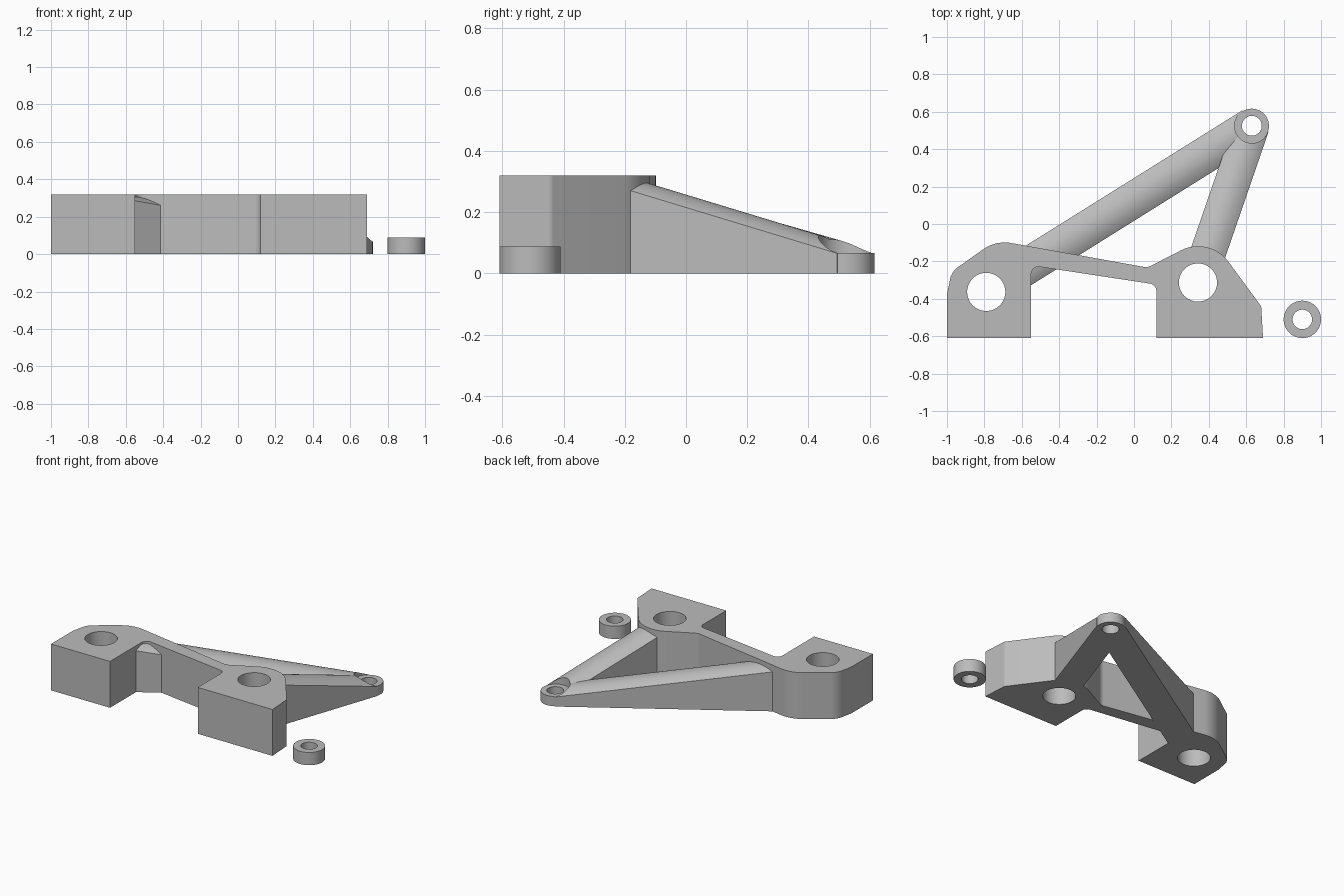
import bpy, bmesh, math
from mathutils import Vector

cube = bpy.data.objects.get("Cube")
if cube:
    bpy.data.objects.remove(cube)

HEIGHT = 0.32
EYE = Vector((0.63, 0.525))
EYE_HEIGHT = 0.067

grey = bpy.data.materials.new("plain_grey")
grey.use_nodes = True
colour = (0.5, 0.5, 0.5, 1)
grey.diffuse_color = colour
grey.node_tree.nodes["Principled BSDF"].inputs["Base Color"].default_value = colour


def loft(name, rings):
    """Solid from two or more matching closed rings, capped at both ends."""
    bm = bmesh.new()
    loops = [[bm.verts.new(p) for p in ring] for ring in rings]
    for a, b in zip(loops, loops[1:]):
        for i in range(len(a)):
            j = (i + 1) % len(a)
            bm.faces.new((a[i], a[j], b[j], b[i]))
    bm.faces.new(loops[0])
    bm.faces.new(loops[-1])
    bmesh.ops.recalc_face_normals(bm, faces=bm.faces)
    mesh = bpy.data.meshes.new(name)
    bm.to_mesh(mesh)
    bm.free()
    mesh.materials.append(grey)
    ob = bpy.data.objects.new(name, mesh)
    bpy.context.collection.objects.link(ob)
    return ob


def prism(name, outline, z0, z1):
    return loft(name, [[(x, y, z) for x, y in outline] for z in (z0, z1)])


def cylinder(name, centre, radius, z0, z1, sides=64):
    turn = [math.tau * i / sides for i in range(sides)]
    return prism(name, [(centre[0] + radius * math.cos(a),
                         centre[1] + radius * math.sin(a)) for a in turn], z0, z1)


def rounded(corners, steps=12):
    """Outline whose corners (x, y, radius) become true arcs."""
    out = []
    for i, (x, y, r) in enumerate(corners):
        p = Vector((x, y))
        if r == 0:
            out.append(p)
            continue
        u = (Vector(corners[i - 1][:2]) - p).normalized()
        v = (Vector(corners[(i + 1) % len(corners)][:2]) - p).normalized()
        half = u.angle(v) / 2
        centre = p + (u + v).normalized() * r / math.sin(half)
        start = p + u * r / math.tan(half) - centre
        end = p + v * r / math.tan(half) - centre
        for k in range(steps + 1):
            t = k / steps
            out.append(centre + (start * (1 - t) + end * t).normalized() * r)
    return out


def combine(ob, other, operation):
    mod = ob.modifiers.new("combine", 'BOOLEAN')
    mod.operation, mod.solver, mod.object = operation, 'EXACT', other
    bpy.context.view_layer.objects.active = ob
    bpy.ops.object.modifier_apply(modifier=mod.name)
    bpy.data.objects.remove(other)


def arm(name, start, top, half, crown=0.032, tip=0.097, steps=20):
    """Sloping arm with a flat base, upright sides and a crowned top."""
    start = Vector(start)
    side = (EYE - start).normalized().orthogonal() * half
    rings = []
    for p, ridge in ((start, top), (EYE, tip)):
        ring = [(*(p - side), 0), (*(p + side), 0)]
        for k in range(steps + 1):
            s = 1 - 2 * k / steps
            ring.append((*(p + side * s), ridge - crown * s * s))
        rings.append(ring)
    return loft(name, rings)


# Main body: two bosses joined by a thin bridge
bracket = prism("bracket", rounded([
    (-1, -0.61, 0), (-0.55, -0.61, 0), (-0.55, -0.222, 0.04),
    (0.12, -0.324, 0.04), (0.12, -0.61, 0), (0.69, -0.61, 0),
    (0.68, -0.44, 0.03), (0.403, -0.063, 0.2), (0.072, -0.233, 0.06),
    (-0.738, -0.087, 0.2), (-0.975, -0.255, 0.1), (-1, -0.377, 0)]), 0, HEIGHT)

# Sloping arms, cleared above the small end eye
arms = arm("long_arm", (-0.61, -0.25), 0.319, 0.097)
combine(arms, arm("short_arm", (0.38, -0.2), 0.317, 0.095), 'UNION')
combine(arms, cylinder("eye_clearance", EYE, 0.0925, EYE_HEIGHT, 1), 'DIFFERENCE')
combine(arms, cylinder("end_eye", EYE, 0.0915, 0, EYE_HEIGHT), 'UNION')
combine(bracket, arms, 'UNION')

# Through holes
for centre, radius in (((-0.79, -0.363), 0.102), ((0.342, -0.313), 0.102), (EYE, 0.053)):
    combine(bracket, cylinder("hole", centre, radius, -1, 1), 'DIFFERENCE')

# Loose spacer ring
spacer = cylinder("spacer", (0.9, -0.51), 0.1, 0, 0.088)
combine(spacer, cylinder("spacer_hole", (0.9, -0.51), 0.052, -1, 1), 'DIFFERENCE')

# Smooth curved walls, crisp edges
for ob in (bracket, spacer):
    bpy.ops.object.select_all(action='DESELECT')
    ob.select_set(True)
    bpy.context.view_layer.objects.active = ob
    bpy.ops.object.shade_smooth_by_angle(angle=math.radians(20))
